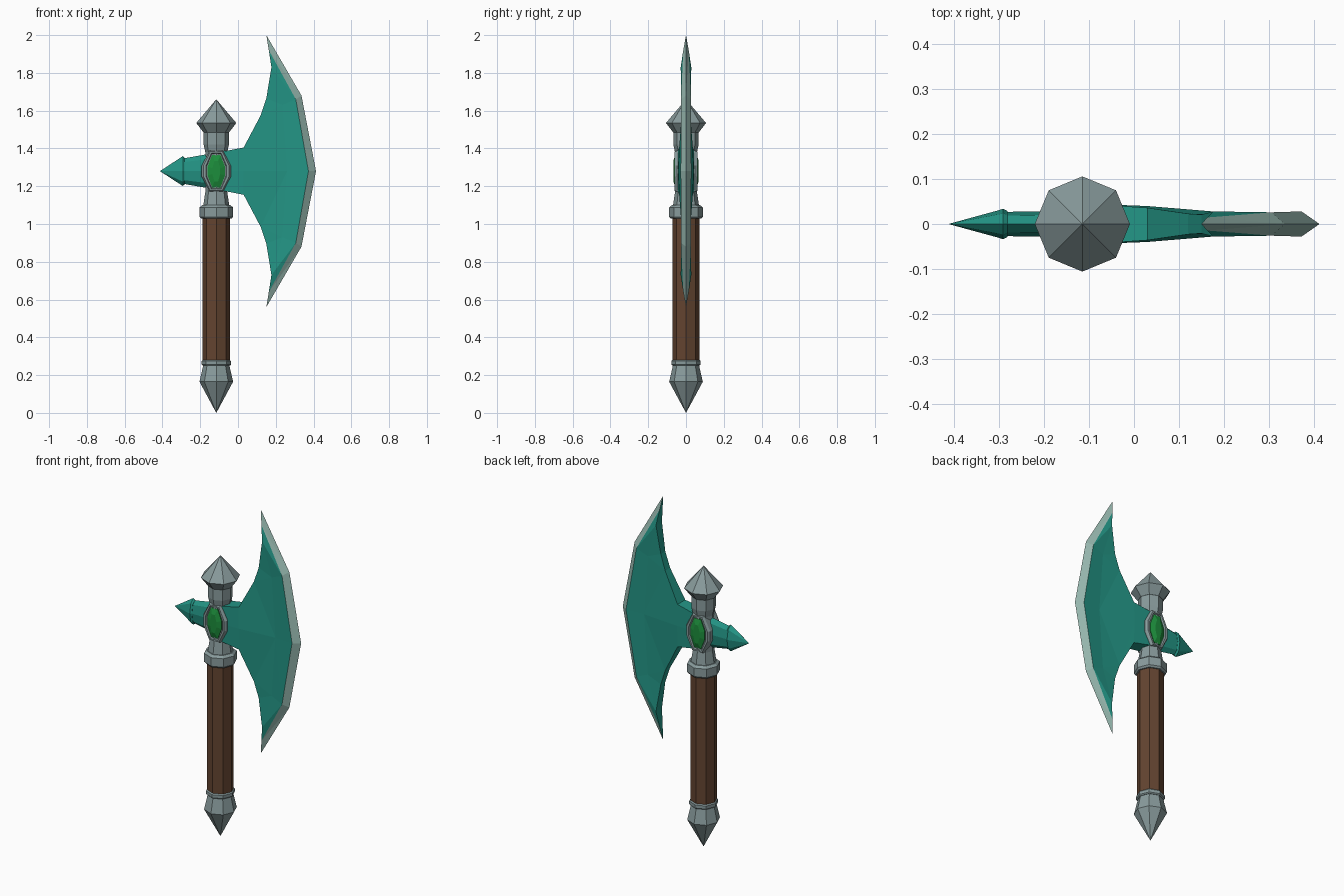
import bpy, bmesh, math
from mathutils import Vector

if "Cube" in bpy.data.objects:
    bpy.data.objects.remove(bpy.data.objects["Cube"])

CX, CZ = -0.115, 1.28   # shaft axis and height of the head's centre


def material(name, rgb):
    m = bpy.data.materials.new(name)
    m.diffuse_color = (*rgb, 1)
    m.use_nodes = True
    m.node_tree.nodes["Principled BSDF"].inputs["Base Color"].default_value = m.diffuse_color
    return m


TEAL = material("teal metal", (0.017, 0.30, 0.235))
EDGE = material("pale edge", (0.31, 0.48, 0.43))
STEEL = material("grey steel", (0.25, 0.33, 0.335))
WOOD = material("brown wood", (0.125, 0.058, 0.03))
GEM = material("green gem", (0.012, 0.27, 0.045))


def finish(name, bm, *mats):
    bmesh.ops.remove_doubles(bm, verts=bm.verts, dist=1e-5)
    bmesh.ops.dissolve_degenerate(bm, edges=bm.edges, dist=1e-5)
    bmesh.ops.recalc_face_normals(bm, faces=bm.faces)
    me = bpy.data.meshes.new(name)
    bm.to_mesh(me)
    bm.free()
    for m in mats:
        me.materials.append(m)
    ob = bpy.data.objects.new(name, me)
    bpy.context.collection.objects.link(ob)
    return ob


def loft(name, rings, mat):
    """Skin a list of closed point rings and cap both ends."""
    bm = bmesh.new()
    vs = [[bm.verts.new(p) for p in r] for r in rings]
    n = len(rings[0])
    for a, b in zip(vs, vs[1:]):
        for i in range(n):
            j = (i + 1) % n
            bm.faces.new((a[i], a[j], b[j], b[i]))
    bm.faces.new(vs[0][::-1])
    bm.faces.new(vs[-1])
    return finish(name, bm, mat)


def circle(n=8):
    return [(math.cos(2 * math.pi * i / n), math.sin(2 * math.pi * i / n)) for i in range(n)]


def upright(name, profile, mat):
    """Eight-sided turned part on the shaft axis; profile is (z, radius)."""
    loft(name, [[(CX + r * c, r * s, z) for c, s in circle()] for z, r in profile], mat)


# Shaft, from the bottom up
upright("pommel", [(0, 0.0001), (0.165, 0.089), (0.252, 0.069)], STEEL)
upright("pommel_ring", [(0.25, 0.072), (0.256, 0.078), (0.274, 0.078), (0.28, 0.072)], STEEL)
upright("handle", [(0.27, 0.072), (1.04, 0.072)], WOOD)
upright("collar", [(1.028, 0.08), (1.038, 0.089), (1.088, 0.089), (1.10, 0.074)], STEEL)
upright("neck", [(1.09, 0.07), (1.17, 0.058), (1.38, 0.058), (1.42, 0.067), (1.50, 0.067)], STEEL)
upright("top_cap", [(1.485, 0.068), (1.535, 0.106), (1.66, 0.0001)], STEEL)


# Back spike, flattened sideways
def sideways(name, profile, mat):
    loft(name, [[(x, ry * s, CZ + rz * c) for c, s in circle()] for x, rz, ry in profile], mat)


sideways("spike_shank", [(CX, 0.098, 0.03), (-0.285, 0.068, 0.027)], TEAL)
sideways("spike_point", [(-0.282, 0.07, 0.029), (-0.292, 0.079, 0.034),
                         (-0.300, 0.074, 0.031), (-0.413, 0.0002, 0.0001)], TEAL)

# Gem mount: elongated octagon through the neck, recessed on both faces
OCT = [(0.036, 0.108), (0.077, 0.03), (0.077, -0.03), (0.036, -0.108),
       (-0.036, -0.108), (-0.077, -0.03), (-0.077, 0.03), (-0.036, 0.108)]


def oct_ring(y, sx, sz):
    return [(CX + x * sx, y, CZ + z * sz) for x, z in OCT]


loft("gem_mount", [oct_ring(-0.052, 0.66, 0.84), oct_ring(-0.061, 0.72, 0.88),
                   oct_ring(-0.061, 0.88, 0.96), oct_ring(-0.048, 1, 1),
                   oct_ring(0.048, 1, 1), oct_ring(0.061, 0.88, 0.96),
                   oct_ring(0.061, 0.72, 0.88), oct_ring(0.052, 0.66, 0.84)], STEEL)
for side, s in (("front", -1), ("back", 1)):
    loft(side + "_gem", [oct_ring(s * 0.046, 0.6, 0.8), oct_ring(s * 0.056, 0.6, 0.8),
                         oct_ring(s * 0.067, 0.27, 0.5)], GEM)

# Blade: one quarter (x, half thickness, height above centre), mirrored to all four
P = {
    "M0": (-0.10, 0.045, 0), "M1": (0.03, 0.040, 0), "D0": (0.26, 0.021, 0),
    "B0": (0.373, 0.028, 0), "O0": (0.413, 0, 0),
    "A0": (-0.10, 0.045, 0.100), "A1": (0.03, 0.036, 0.125), "A2": (0.12, 0.023, 0.295),
    "A3": (0.15, 0.021, 0.385), "A4": (0.177, 0.028, 0.55), "C": (0.163, 0.0145, 0.64),
    "T": (0.15, 0, 0.72), "D1": (0.235, 0.021, 0.35),
    "B1": (0.306, 0.026, 0.38), "O1": (0.336, 0, 0.40),
}
GREEN = ["M0 M1 A1 A0", "M1 D0 A2", "M1 A2 A1", "D0 D1 A2", "D1 A3 A2", "D1 A4 A3",
         "D0 B0 B1", "D0 B1 D1", "D1 B1 A4", "A4 B1 C"]
PALE = ["B0 O0 O1 B1", "C B1 O1", "C O1 T"]
RAIL = ["M0", "A0", "A1", "A2", "A3", "A4", "C", "T"]

bm = bmesh.new()
for sy in (-1, 1):
    for sz in (-1, 1):
        def at(key, flat=False):
            x, y, z = P[key]
            return Vector((x, 0 if flat else sy * y, CZ + sz * z))

        def add(pts, index):
            f = bm.faces.new([bm.verts.new(p) for p in pts])
            f.material_index = index
        for index, group in ((0, GREEN), (1, PALE)):
            for names in group:
                add([at(k) for k in names.split()], index)
        # narrow walls along the back of the blade
        for a, b in zip(RAIL, RAIL[1:]):
            pts = [at(a), at(b), at(b, True), at(a, True)]
            add(pts[:2] + pts[3:] if b == "T" else pts, 0)
finish("axe_blade", bm, TEAL, EDGE)
